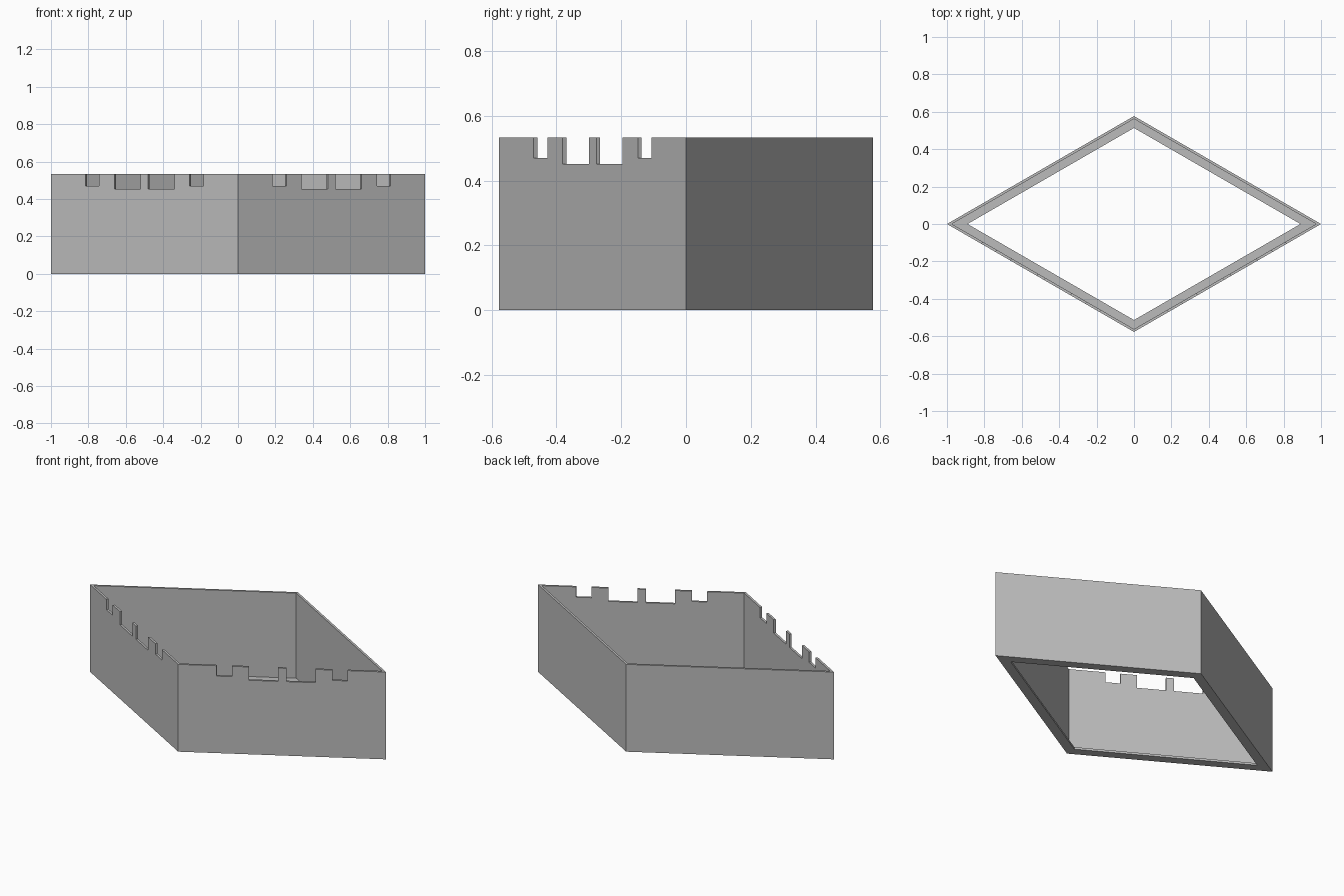
import bpy
import bmesh
from mathutils import Vector

cube = bpy.data.objects.get("Cube")
if cube:
    bpy.data.objects.remove(cube, do_unlink=True)

HALF_X, HALF_Y, HEIGHT = 1.0, 0.577, 0.533
WALL, LIP_WIDTH, LIP_HEIGHT = 0.0133, 0.055, 0.0133

# One plain grey for the whole tray
grey = bpy.data.materials.new("plain_grey")
grey.use_nodes = True
COLOUR = (0.5, 0.5, 0.5, 1.0)
grey.diffuse_color = COLOUR
grey.node_tree.nodes["Principled BSDF"].inputs["Base Color"].default_value = COLOUR


def rhombus(inset):
    """Corners of the plan, moved inwards by an even distance."""
    scale = 1 - inset / (HALF_X * HALF_Y / (HALF_X**2 + HALF_Y**2) ** 0.5)
    x, y = HALF_X * scale, HALF_Y * scale
    return [Vector(p) for p in ((-x, 0, 0), (0, -y, 0), (x, 0, 0), (0, y, 0))]


def finish(bm, name):
    bmesh.ops.remove_doubles(bm, verts=bm.verts, dist=0.0001)
    bmesh.ops.recalc_face_normals(bm, faces=bm.faces)
    mesh = bpy.data.meshes.new(name)
    bm.to_mesh(mesh)
    bm.free()
    mesh.materials.append(grey)
    obj = bpy.data.objects.new(name, mesh)
    bpy.context.collection.objects.link(obj)
    return obj


# Finger notches along a front wall: start, end, floor height
half = [(0.185, 0.258, 0.47), (0.34, 0.48, 0.452)]
notches = half + [(1 - b, 1 - a, z) for a, b, z in reversed(half)]


def wall_profile(notched):
    top = [(0, HEIGHT)]
    for a, b, z in notches if notched else []:
        top += [(a, HEIGHT), (a, z), (b, z), (b, HEIGHT)]
    return [(0, 0)] + top + [(1, HEIGHT), (1, 0)]


# Four mitred walls in one shell, notched on the two front sides
bm = bmesh.new()
outer, inner = rhombus(0), rhombus(WALL)
for i in range(4):
    j = (i + 1) % 4
    along = outer[j] - outer[i]
    inward = Vector((-along.y, along.x, 0)).normalized() * WALL
    profile = wall_profile(i < 2)
    front, back = [], []
    for u, z in profile:
        up = Vector((0, 0, z))
        p = outer[i] + along * u
        q = {0: inner[i], 1: inner[j]}.get(u, p + inward)
        front.append(bm.verts.new(p + up))
        back.append(bm.verts.new(q + up))
    bm.faces.new(front)
    bm.faces.new(back[::-1])
    n = len(profile)
    for k in range(n):
        m = (k + 1) % n
        if k not in (0, n - 2):  # mitred ends stay open and are welded
            bm.faces.new((front[k], back[k], back[m], front[m]))
finish(bm, "notched_walls")

# Narrow lip around the open bottom
bm = bmesh.new()
up = Vector((0, 0, LIP_HEIGHT))
rim, edge = rhombus(WALL), rhombus(LIP_WIDTH)
loops = [[bm.verts.new(p + h) for p in ring]
         for ring, h in ((rim, up * 0), (edge, up * 0), (edge, up), (rim, up))]
for a, b in zip(loops, loops[1:] + loops[:1]):
    for i in range(4):
        j = (i + 1) % 4
        bm.faces.new((a[i], a[j], b[j], b[i]))
finish(bm, "bottom_lip")
